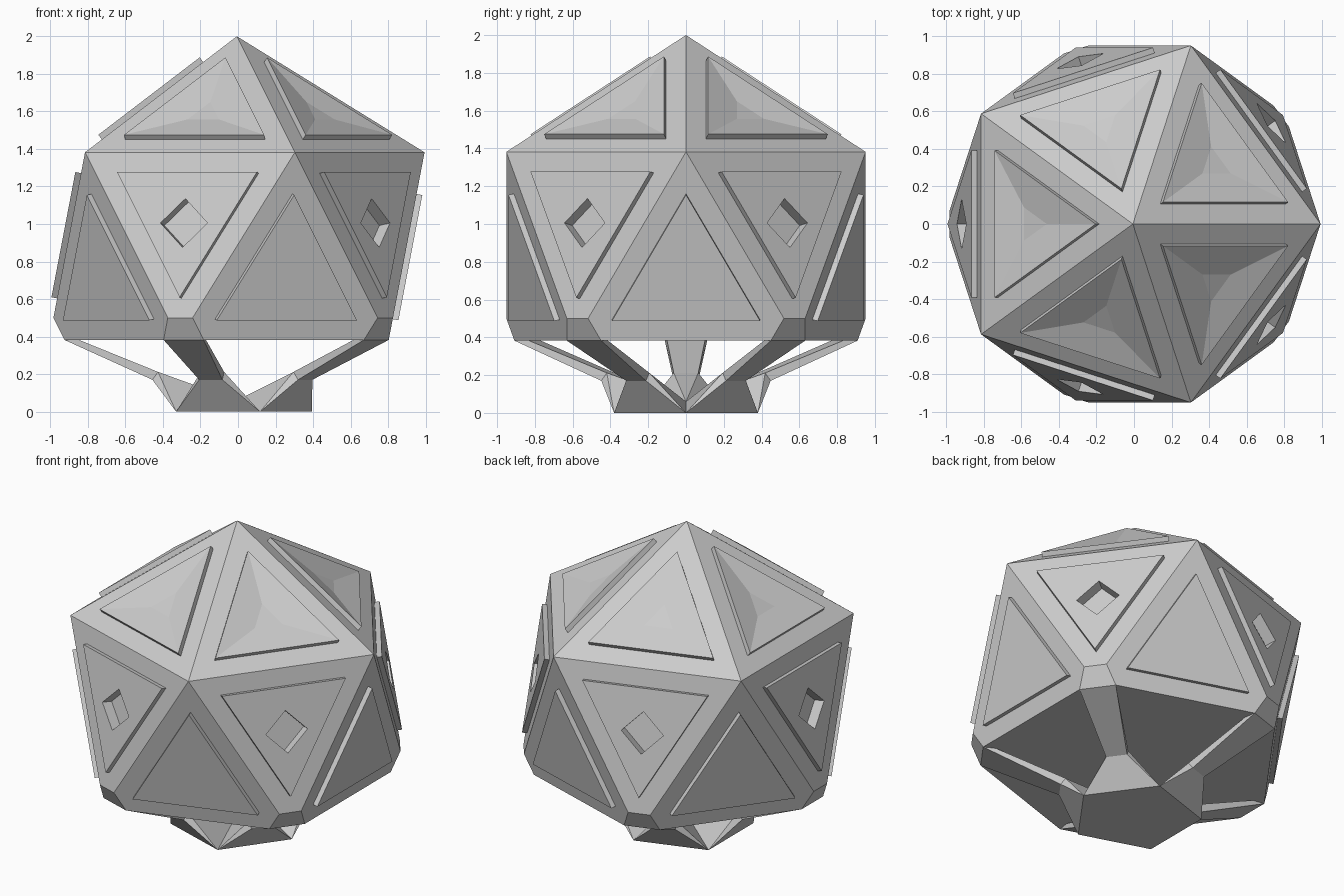
import bpy, bmesh, math
from mathutils import Vector

if "Cube" in bpy.data.objects:
    bpy.data.objects.remove(bpy.data.objects["Cube"])

X0 = -0.006                      # centring shift
Z_UP, Z_LOW = 1.382, 0.382       # heights of the two vertex rings


def polar(r, deg, z, side=0.0):
    """Point at radius r along an angle, moved sideways by side."""
    a = math.radians(deg)
    return Vector((r * math.cos(a) - side * math.sin(a) + X0,
                   r * math.sin(a) + side * math.cos(a), z))


def finish(name, bm, clean=True):
    bmesh.ops.remove_doubles(bm, verts=bm.verts, dist=1e-4)
    if clean:
        bmesh.ops.dissolve_limit(bm, angle_limit=0.01, verts=bm.verts, edges=bm.edges)
    bmesh.ops.recalc_face_normals(bm, faces=bm.faces)
    me = bpy.data.meshes.new(name)
    bm.to_mesh(me)
    bm.free()
    ob = bpy.data.objects.new(name, me)
    bpy.context.collection.objects.link(ob)
    return ob


def face_normal(tri):
    n = (tri[1] - tri[0]).cross(tri[2] - tri[0]).normalized()
    c = sum(tri, Vector()) / 3
    return c, (n if n.dot(c - Vector((0, 0, 0.882))) > 0 else -n)


def prism(bm, pts, low, high, dip=0.0):
    """Prism between two offset vectors, top optionally dished to its middle."""
    lo = [bm.verts.new(p + low) for p in pts]
    hi = [bm.verts.new(p + high) for p in pts]
    bm.faces.new(lo)
    n = len(pts)
    for i in range(n):
        j = (i + 1) % n
        bm.faces.new((lo[i], lo[j], hi[j], hi[i]))
    if dip:
        mid = sum(pts, Vector()) / n + high - high.normalized() * dip
        m = bm.verts.new(mid)
        for i in range(n):
            bm.faces.new((hi[i], hi[(i + 1) % n], m))
    else:
        bm.faces.new(hi)


def panels(name, tris, dip=0.0):
    bm = bmesh.new()
    for tri in tris:
        c, n = face_normal(tri)
        pts = [c + (p - c) * 0.667 for p in tri]
        prism(bm, pts, n * -0.06, n * 0.031, dip)
    return finish(name, bm, clean=False)


apex = Vector((X0, 0, 2.0))
up = [polar(1, 72 * i, Z_UP) for i in range(5)]
low = [polar(1, 72 * i + 36, Z_LOW) for i in range(5)]

# Body: icosahedron cut flat below, with clipped lower corners
bm = bmesh.new()
for p in [apex] + up:
    bm.verts.new(p)
T = 0.118
for i in range(5):
    for q in (up[i], up[(i + 1) % 5], low[i - 1], low[(i + 1) % 5]):
        bm.verts.new(low[i].lerp(q, T))
bmesh.ops.convex_hull(bm, input=bm.verts)
body = finish("body", bm)

# Raised triangular panels on every face
cap_tris = [[apex, up[i], up[(i + 1) % 5]] for i in range(5)]
down_tris = [[up[i], up[(i + 1) % 5], low[i]] for i in range(5)]
up_tris = [[low[i - 1], low[i], up[i]] for i in range(5)]
panels("dished_top_panels", cap_tris, dip=0.04)
panels("plain_side_panels", up_tris)
socket_panels = panels("socket_side_panels", down_tris)

# Diamond sockets cut through panel and body
bm = bmesh.new()
for tri in down_tris:
    c, n = face_normal(tri)
    u = (tri[1] - tri[0]).normalized()
    v = n.cross(u)
    if v.z < 0:
        v = -v
    c = c - v * 0.05
    h = 0.132
    prism(bm, [c + u * h, c + v * h, c - u * h, c - v * h], n * -0.04, n * 0.1)
cutter = finish("socket_cutter", bm)
cutter.hide_render = True
cutter.hide_viewport = True
cutter.display_type = 'WIRE'
for ob in (body, socket_panels):
    m = ob.modifiers.new("sockets", 'BOOLEAN')
    m.operation = 'DIFFERENCE'
    m.solver = 'EXACT'
    m.object = cutter

# Stand: five struts flaring into a pentagonal foot
bm = bmesh.new()
F = 0.4
for i in range(5):
    a = 72 * i + 36

    def pair(r, w, z):
        return [bm.verts.new(polar(r, a, z, s * w)) for s in (-1, 1)]

    top_o, top_i = pair(0.918, 0.112, Z_LOW), pair(0.84, 0.1, Z_LOW)
    mid_o, mid_i = pair(0.45, 0.065, 0.17), pair(0.42, 0.065, 0.212)
    foot = pair(F * math.cos(math.pi / 5), F * math.sin(math.pi / 5), 0)
    hub = bm.verts.new((X0, 0, 0.06))
    base = bm.verts.new((X0, 0, 0))
    bm.faces.new((top_o[0], top_o[1], mid_o[1], mid_o[0]))
    bm.faces.new((mid_o[0], mid_o[1], foot[1], foot[0]))
    bm.faces.new((top_i[0], top_i[1], mid_i[1], mid_i[0]))
    bm.faces.new((mid_i[0], mid_i[1], hub))
    bm.faces.new((foot[0], foot[1], base))
    bm.faces.new((top_o[0], top_o[1], top_i[1], top_i[0]))
    for s in (0, 1):
        bm.faces.new((top_o[s], mid_o[s], mid_i[s], top_i[s]))
        bm.faces.new((mid_o[s], foot[s], mid_i[s]))
        bm.faces.new((foot[s], hub, mid_i[s]))
finish("stand", bm, clean=False)
